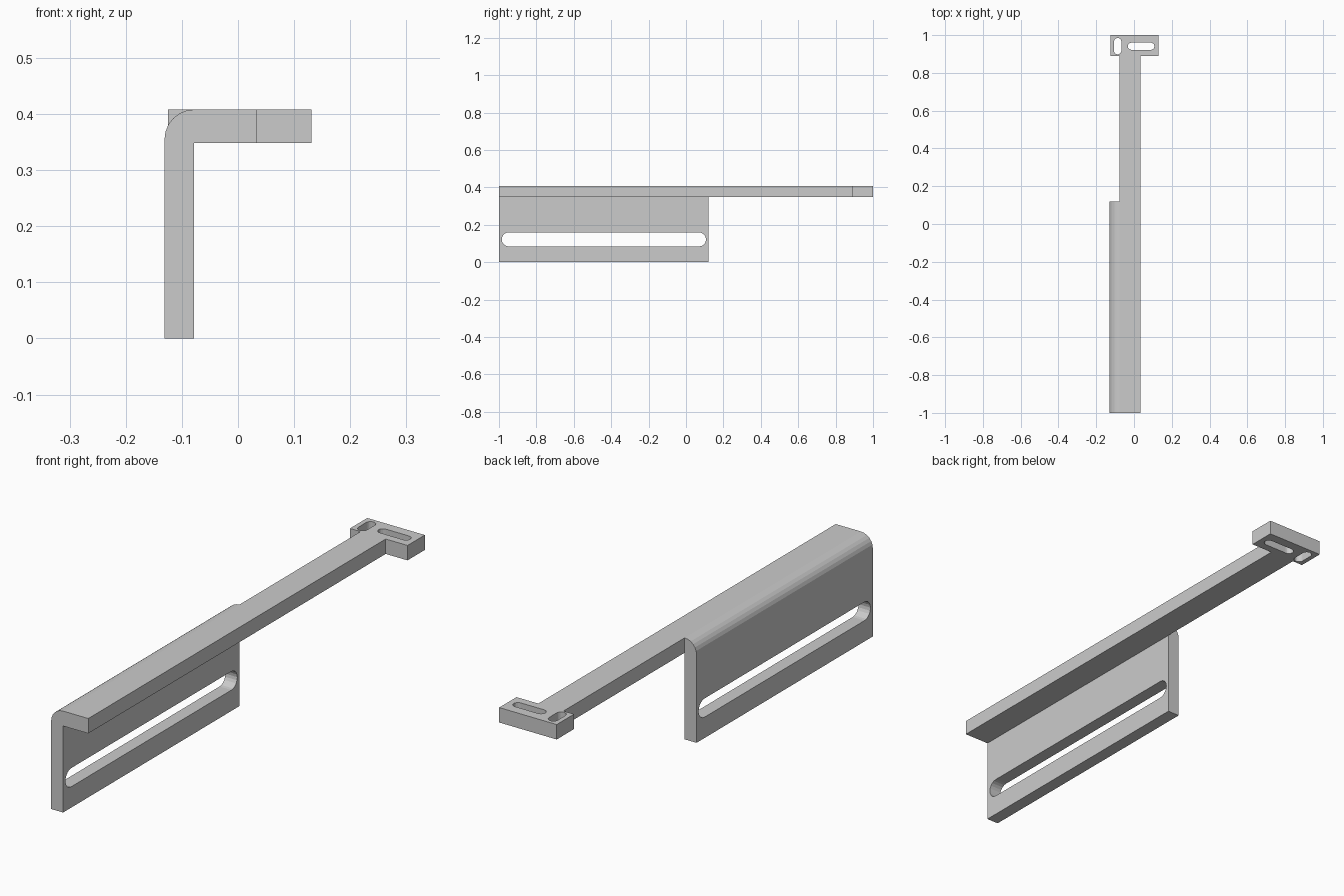
import bpy, bmesh
from math import sin, cos, pi
from mathutils import Vector

if "Cube" in bpy.data.objects:
    bpy.data.objects.remove(bpy.data.objects["Cube"])


def prism(name, points, offset):
    """Extrude a planar outline along an offset vector."""
    bm = bmesh.new()
    face = bm.faces.new([bm.verts.new(p) for p in points])
    moved = bmesh.ops.extrude_face_region(bm, geom=[face])["geom"]
    bmesh.ops.translate(bm, vec=Vector(offset),
                        verts=[v for v in moved if isinstance(v, bmesh.types.BMVert)])
    bmesh.ops.recalc_face_normals(bm, faces=bm.faces)
    mesh = bpy.data.meshes.new(name)
    bm.to_mesh(mesh)
    bm.free()
    obj = bpy.data.objects.new(name, mesh)
    bpy.context.collection.objects.link(obj)
    return obj


def slot(u0, u1, v0, v1, n=10):
    """Rounded slot outline, long in u."""
    r, v = (v1 - v0) / 2, (v0 + v1) / 2
    right = [(u1 - r + r * cos(a), v + r * sin(a))
             for a in (-pi / 2 + pi * i / n for i in range(n + 1))]
    left = [(u0 + r - r * cos(a), v - r * sin(a))
            for a in (-pi / 2 + pi * i / n for i in range(n + 1))]
    return right + left


def combine(target, other, operation):
    mod = target.modifiers.new(operation.lower(), 'BOOLEAN')
    mod.operation, mod.object, mod.solver = operation, other, 'EXACT'
    bpy.context.view_layer.objects.active = target
    bpy.ops.object.modifier_apply(modifier=mod.name)
    bpy.data.objects.remove(other, do_unlink=True)


TOP, UNDER = 0.408, 0.348
LEFT, WALL, ARM = -0.131, -0.078, 0.034
R = 0.053

# Angled section: wall and top flange with a rounded outer corner
corner = [(LEFT + R - R * cos(a), TOP - R + R * sin(a))
          for a in (pi / 2 * i / 6 for i in range(7))]
section = [(LEFT, 0)] + corner + [(ARM, TOP), (ARM, UNDER), (WALL, UNDER), (WALL, 0)]
bracket = prism("bracket", [(x, -1, z) for x, z in section], (0, 1.12, 0))

# Long arm ending in a T-shaped head
outline = [(WALL, 0.0), (ARM, 0.0), (ARM, 0.89), (0.131, 0.89),
           (0.131, 1), (-0.125, 1), (-0.125, 0.89), (WALL, 0.89)]
arm = prism("arm", [(x, y, UNDER) for x, y in outline], (0, 0, TOP - UNDER))
combine(bracket, arm, 'UNION')

# Long slot through the wall
cutter = prism("wall_slot", [(-0.2, y, z) for y, z in slot(-0.985, 0.107, 0.084, 0.159)],
               (0.2, 0, 0))
combine(bracket, cutter, 'DIFFERENCE')

# Two slots through the head, at right angles to each other
cutter = prism("head_slot_wide", [(x, y, 0.3) for x, y in slot(-0.033, 0.108, 0.922, 0.96)],
               (0, 0, 0.2))
combine(bracket, cutter, 'DIFFERENCE')
cutter = prism("head_slot_deep", [(x, y, 0.3) for y, x in slot(0.898, 0.985, -0.106, -0.067)],
               (0, 0, 0.2))
combine(bracket, cutter, 'DIFFERENCE')
